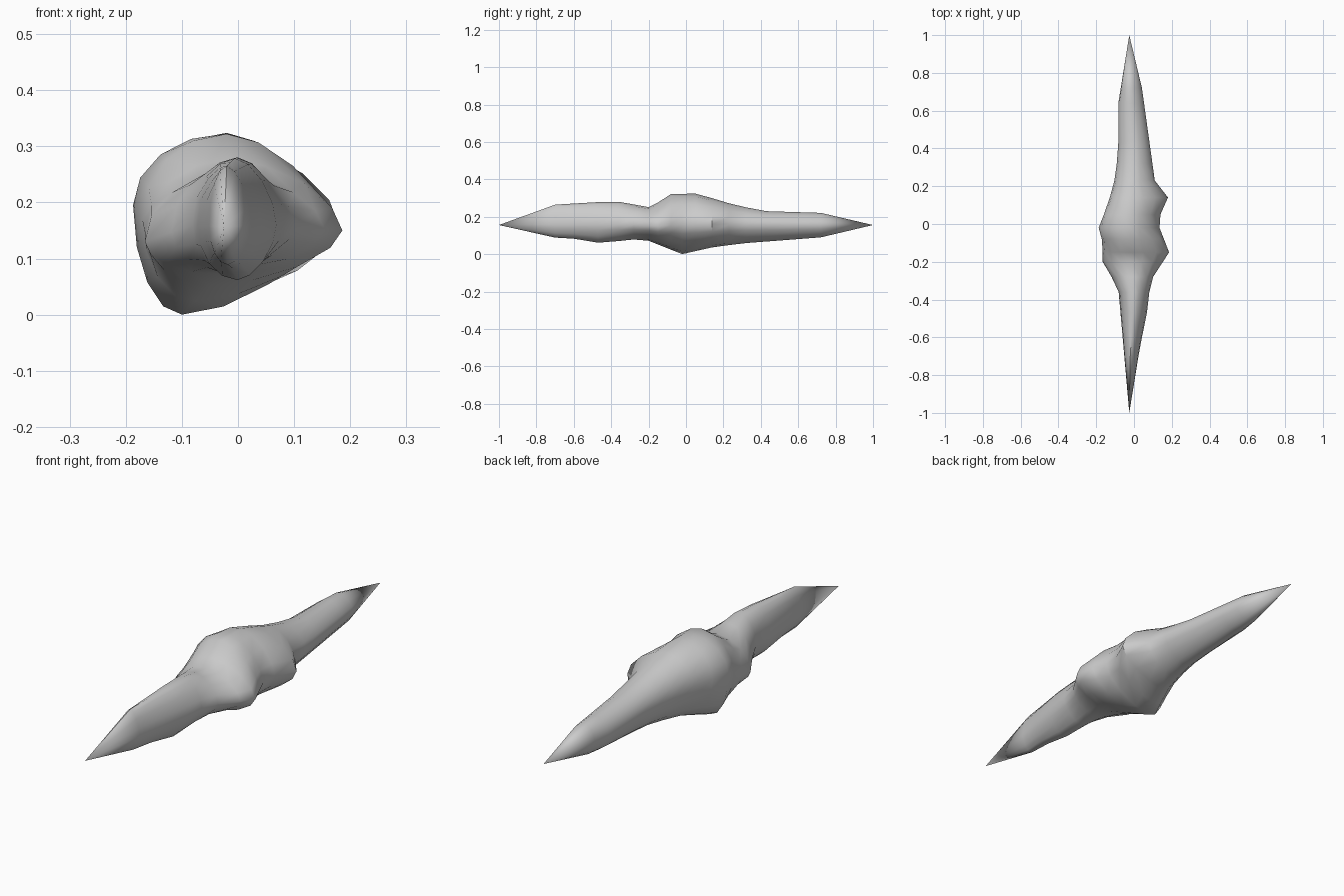
import bpy
import bmesh
from math import cos, sin, tau

cube = bpy.data.objects.get("Cube")
if cube:
    bpy.data.objects.remove(cube, do_unlink=True)

SIDES = 16

# Long outlines of the stone shard, each point as (y, x, z)
top_ridge = [
    (-0.7, -0.02, 0.265), (-0.38, 0, 0.284), (-0.19, -0.01, 0.25),
    (-0.08, -0.02, 0.322), (0.06, -0.02, 0.324), (0.27, 0, 0.26),
    (0.43, 0, 0.23), (0.72, -0.02, 0.221)]
belly_ridge = [
    (-0.72, -0.02, 0.09), (-0.6, -0.01, 0.083), (-0.46, 0, 0.06),
    (-0.23, -0.02, 0.084), (-0.02, -0.1, 0), (0.13, -0.04, 0.035),
    (0.3, -0.01, 0.058), (0.72, -0.02, 0.09)]
left_flank = [
    (-0.63, 0.035, 0.16), (-0.5, 0.065, 0.16), (-0.3, 0.088, 0.16),
    (-0.15, 0.186, 0.15), (-0.02, 0.135, 0.16), (0.05, 0.14, 0.16),
    (0.14, 0.18, 0.16), (0.23, 0.11, 0.16), (0.72, 0.042, 0.155)]
right_flank = [
    (-0.34, -0.083, 0.16), (-0.2, -0.166, 0.13), (-0.1, -0.165, 0.16),
    (-0.02, -0.187, 0.195), (0.1, -0.14, 0.19), (0.22, -0.105, 0.17),
    (0.38, -0.083, 0.16), (0.64, -0.083, 0.155)]
FRONT_TIP = (-1, -0.025, 0.156)
BACK_TIP = (1, -0.025, 0.156)


def sample(outline, y):
    """Point (x, z) of an outline at a given length along the shard."""
    points = [FRONT_TIP, *outline, BACK_TIP]
    for a, b in zip(points, points[1:]):
        if y <= b[0]:
            t = (y - a[0]) / (b[0] - a[0])
            return a[1] + (b[1] - a[1]) * t, a[2] + (b[2] - a[2]) * t


def section(y):
    """Closed ring of points made of four quarter arcs between the outlines."""
    top, belly = sample(top_ridge, y), sample(belly_ridge, y)
    left, right = sample(left_flank, y), sample(right_flank, y)
    ring = []
    for i in range(SIDES):
        c, s = cos(tau * i / SIDES), sin(tau * i / SIDES)
        side = left if c > 0 else right
        crest = top if s > 0 else belly
        # The left flank is flatter than the round right flank
        power = 1.2 if c > 0 else 1.0
        u, v = abs(c) ** power, abs(s) ** power
        ring.append((crest[0] + (side[0] - crest[0]) * u, y,
                     side[1] + (crest[1] - side[1]) * v))
    return ring


def loft(bm, stations):
    """Skin the sections and close both ends to points."""
    rings = [[bm.verts.new(p) for p in section(y)] for y in stations]
    for a, b in zip(rings, rings[1:]):
        for i in range(SIDES):
            j = (i + 1) % SIDES
            bm.faces.new((a[i], a[j], b[j], b[i]))
    for tip, ring in ((FRONT_TIP, rings[0]), (BACK_TIP, rings[-1])):
        point = bm.verts.new((tip[1], tip[0], tip[2]))
        for i in range(SIDES):
            bm.faces.new((point, ring[i], ring[(i + 1) % SIDES]))
    bmesh.ops.recalc_face_normals(bm, faces=bm.faces)


# Grey stone
stone = bpy.data.materials.new("grey stone")
stone.use_nodes = True
colour = (0.6, 0.6, 0.6, 1)
stone.diffuse_color = colour
stone.node_tree.nodes["Principled BSDF"].inputs["Base Color"].default_value = colour

# Shard body
bm = bmesh.new()
loft(bm, [-0.7, -0.6, -0.47, -0.36, -0.28, -0.2, -0.15, -0.08, -0.02,
          0.05, 0.14, 0.23, 0.32, 0.43, 0.64, 0.72])
mesh = bpy.data.meshes.new("stone_shard")
bm.to_mesh(mesh)
bm.free()
mesh.materials.append(stone)
shard = bpy.data.objects.new("stone_shard", mesh)
bpy.context.collection.objects.link(shard)

# Smooth shading with crisp creases
bpy.context.view_layer.objects.active = shard
shard.select_set(True)
bpy.ops.object.shade_smooth_by_angle(angle=0.9)
